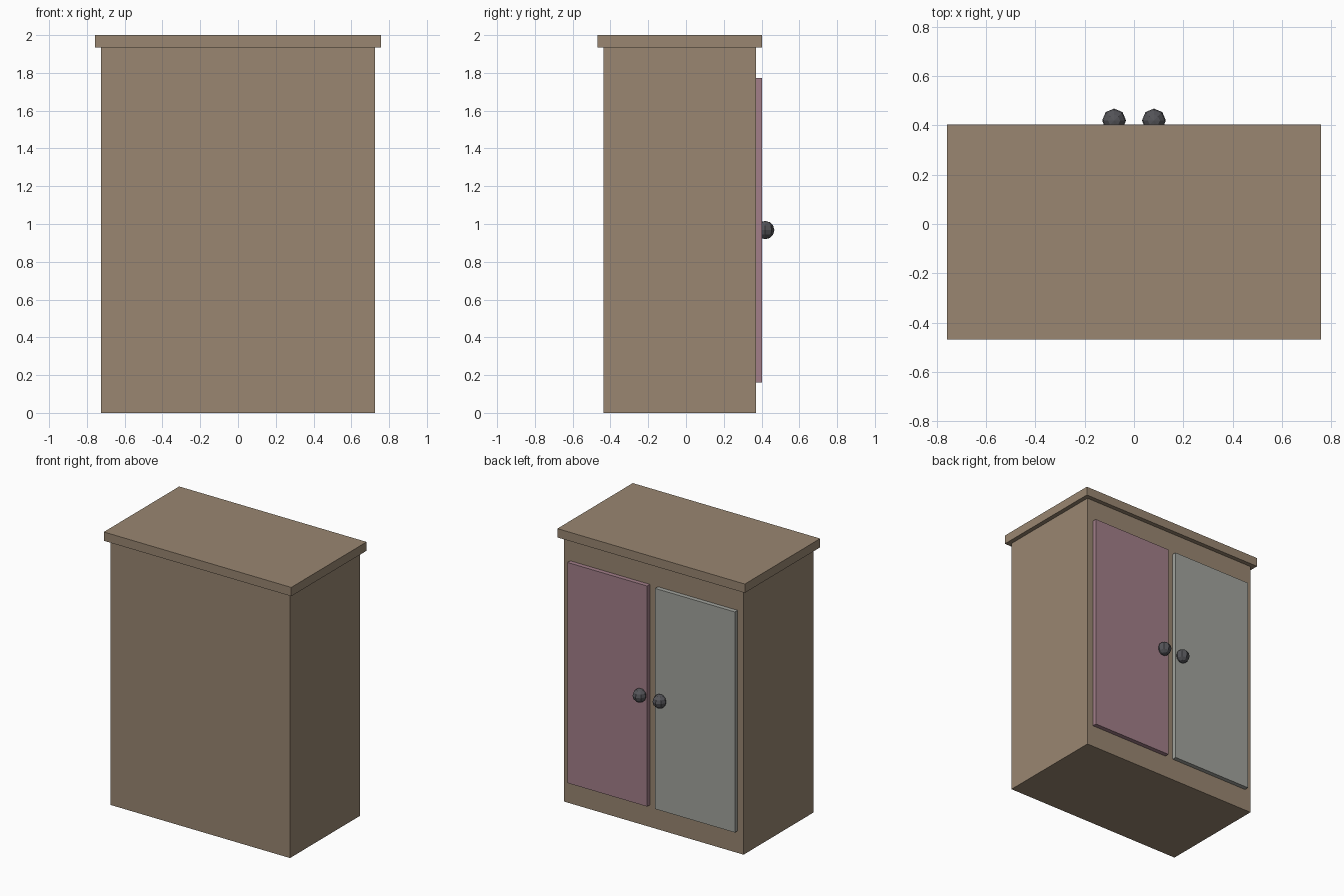
import bpy
from math import radians

if "Cube" in bpy.data.objects:
    bpy.data.objects.remove(bpy.data.objects["Cube"])

U = 2 / 62  # base unit: total height is 62 units


def material(name, rgb):
    m = bpy.data.materials.new(name)
    m.diffuse_color = (*rgb, 1)
    m.use_nodes = True
    m.node_tree.nodes["Principled BSDF"].inputs["Base Color"].default_value = m.diffuse_color
    return m


def box(name, x, y, z, mat):
    """Box from (min, max) ranges given in base units."""
    r = (x, y, z)
    bpy.ops.mesh.primitive_cube_add(size=1, location=[(a + b) / 2 * U for a, b in r])
    ob = bpy.context.object
    ob.name = name
    ob.scale = [(b - a) * U for a, b in r]
    bpy.ops.object.transform_apply(location=False, rotation=False, scale=True)
    ob.data.materials.append(mat)
    return ob


wood = material("wood", (0.32, 0.24, 0.165))
pink = material("pink_paint", (0.36, 0.21, 0.25))
grey = material("grey_paint", (0.36, 0.37, 0.34))
iron = material("dark_metal", (0.09, 0.09, 0.10))

# Cabinet body and overhanging top
box("cabinet_body", (-22.5, 22.5), (-13.5, 11.5), (0, 60), wood)
box("cabinet_top", (-23.5, 23.5), (-14.5, 12.5), (60, 62), wood)

# Pair of doors on the +y side, each with a low-poly knob
for side, label, mat in ((1, "right", pink), (-1, "left", grey)):
    box(label + "_door", sorted((side * 1, side * 21)), (11.5, 12.5), (5, 55), mat)
    bpy.ops.mesh.primitive_uv_sphere_add(
        segments=8, ring_count=6, radius=1.5 * U,
        location=(side * 2.5 * U, 13 * U, 30 * U))
    knob = bpy.context.object
    knob.name = label + "_knob"
    knob.data.materials.append(iron)
